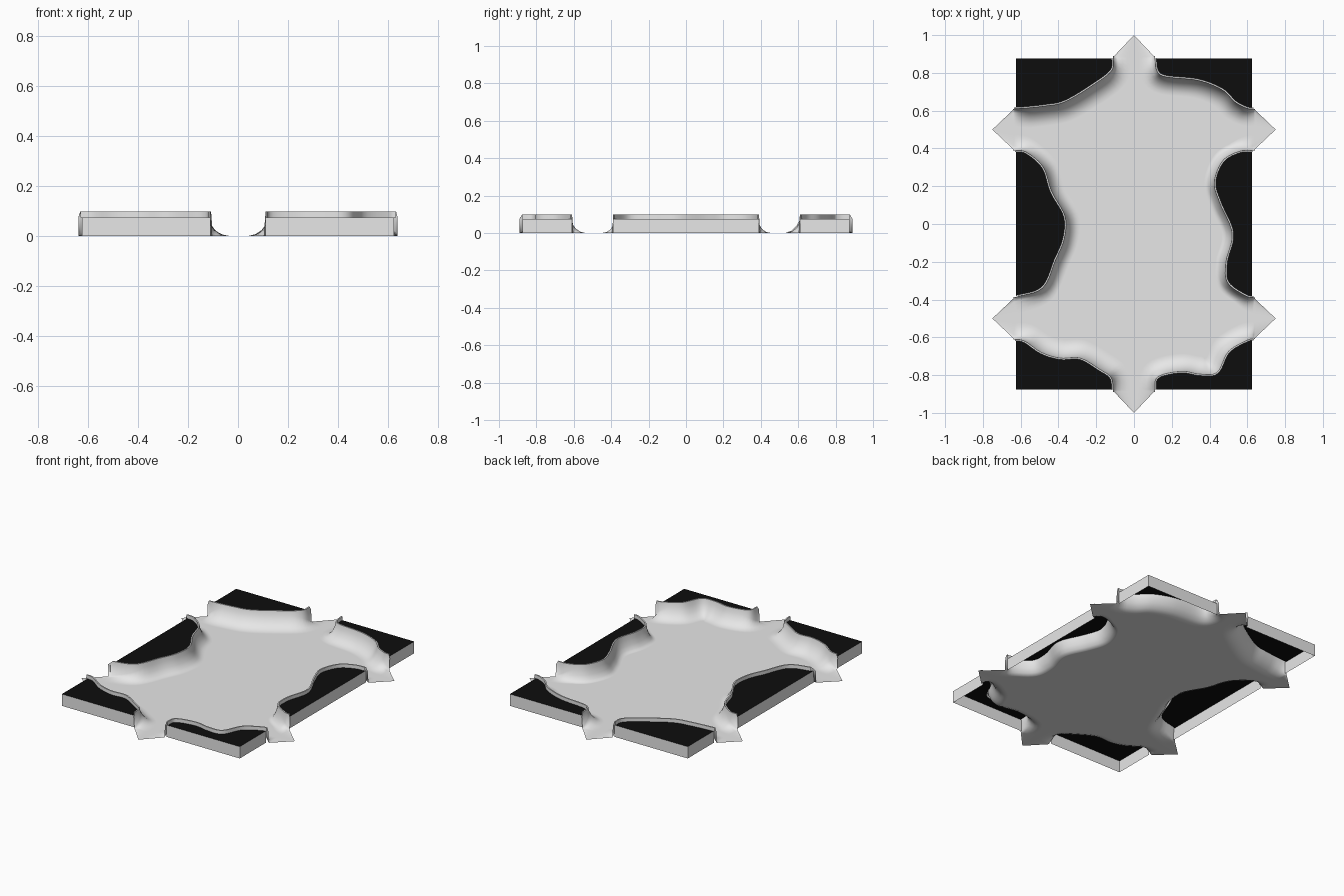
import bpy, bmesh
from mathutils import Vector

if "Cube" in bpy.data.objects:
    bpy.data.objects.remove(bpy.data.objects["Cube"])

HX, HY = 0.625, 0.875          # half size of the tile block
CAP_Z, RIM_Z = 0.075, 0.098    # top of the block, top of the cave wall
RIM_W = 0.008                  # thickness of the wall's upper lip
DOOR = 0.11                    # half width and depth of each pointed doorway

# Doorway tips, counter-clockwise
TIPS = [Vector((0, 1)), Vector((-.75, .5)), Vector((-.75, -.5))]
TIPS += [-t for t in TIPS]

# Bends of the cave wall between neighbouring doorways
back_left = [(-.12, .81), (-.24, .72), (-.37, .645), (-.47, .625), (-.59, .612)]
left = [(-.57, .38), (-.48, .30), (-.435, .17), (-.365, .04), (-.37, -.08),
        (-.415, -.19), (-.485, -.34)]
front_left = [(-.58, -.62), (-.49, -.68), (-.39, -.71), (-.285, -.71), (-.18, -.77),
              (-.12, -.815)]
front_right = [(.125, -.81), (.25, -.78), (.35, -.795), (.44, -.785), (.50, -.675),
               (.60, -.615)]
right = [(.59, -.38), (.495, -.31), (.487, -.2), (.52, -.05), (.455, .11), (.425, .22),
         (.47, .335), (.56, .385)]
back_right = [(.60, .612), (.535, .645), (.467, .71), (.34, .76), (.165, .78), (.12, .815)]
BENDS = [back_left, left, front_left, front_right, right, back_right]
SLOPES = [.105, .075, .10, .095, .055, .095]

# Wall cross-section from floor to lip: (share of slope width, height)
PROFILE = [(1, 0), (.8, 0), (.5, .012), (.25, .036), (.06, .07), (0, RIM_Z)]


def material(name, value):
    m = bpy.data.materials.new(name)
    m.diffuse_color = (value, value, value, 1)
    m.use_nodes = True
    m.node_tree.nodes["Principled BSDF"].inputs["Base Color"].default_value = m.diffuse_color
    return m


def jamb(tip, side):
    """Corner of a doorway on its clockwise (-1) or counter-clockwise (1) side."""
    o = Vector((0, tip.y)) if tip.x == 0 else Vector((tip.x, 0))
    o.normalize()
    return tip - o * DOOR + Vector((-o.y, o.x)) * DOOR * side


def smooth_path(pts, n=6):
    p = [Vector(q) for q in pts]
    p = [2 * p[0] - p[1]] + p + [2 * p[-1] - p[-2]]
    out = []
    for a, b, c, d in zip(p, p[1:], p[2:], p[3:]):
        for i in range(n):
            t = i / n
            out.append(0.5 * (2 * b + (c - a) * t + (2 * a - 5 * b + 4 * c - d) * t * t
                              + (3 * b - a - 3 * c + d) * t ** 3))
    return out + [p[-2]]


def inward(path, w):
    """Unit directions pointing into the room, averaged over a window."""
    res, last = [], len(path) - 1
    for i in range(len(path)):
        k = min(w, max(1, i), max(1, last - i))
        d = (path[min(i + k, last)] - path[max(i - k, 0)]).normalized()
        res.append(Vector((-d.y, d.x)))
    return res


def finish(bm, name, mat, smooth=None):
    bmesh.ops.remove_doubles(bm, verts=bm.verts, dist=1e-5)
    me = bpy.data.meshes.new(name)
    bm.to_mesh(me)
    bm.free()
    me.materials.append(mat)
    ob = bpy.data.objects.new(name, me)
    bpy.context.collection.objects.link(ob)
    if smooth:
        bpy.context.view_layer.objects.active = ob
        ob.select_set(True)
        if smooth == "all":
            bpy.ops.object.shade_smooth()
        else:
            bpy.ops.object.shade_smooth_by_angle(angle=smooth)
        ob.select_set(False)


def strip(bm, row_a, row_b):
    for a, b, c, d in zip(row_a, row_a[1:], row_b[1:], row_b):
        bm.faces.new((a, b, c, d))


def row(bm, pts):
    return [bm.verts.new(p) for p in pts]


def clamp(p):
    return Vector((max(-HX, min(HX, p.x)), max(-HY, min(HY, p.y))))


shell, rim, cap, outer = (bmesh.new() for _ in range(4))
all_rows, tip_verts = [], []

for s, (bends, width) in enumerate(zip(BENDS, SLOPES)):
    tip_a, tip_b = TIPS[s], TIPS[(s + 1) % 6]
    path = smooth_path([jamb(tip_a, 1), *bends, jamb(tip_b, -1)])
    last = len(path) - 1
    soft, exact = inward(path, 6), inward(path, 1)
    # 0 at the doorways, 1 along the wall
    taper = [min(1, i / 8, (last - i) / 8) for i in range(last + 1)]
    lip = [RIM_Z if 0 < i < last else CAP_Z for i in range(last + 1)]
    # Block corner behind this stretch, if any
    corners = []
    if tip_a.x * tip_b.x == 0:
        mid = tip_a + tip_b
        corners = [Vector((HX if mid.x > 0 else -HX, HY if mid.y > 0 else -HY))]

    # Sloping cave wall
    rows = []
    for share, z in PROFILE:
        ring = []
        for i, p in enumerate(path):
            q = p + soft[i] * share * (0.09 + (width - 0.09) * taper[i])
            ring.append((q.x, q.y, lip[i] if share == 0 else z * taper[i]))
        rows.append(row(shell, ring))
    for lower, upper in zip(rows, rows[1:]):
        strip(shell, upper, lower)
    all_rows.append(rows)
    tip_verts.append(shell.verts.new((*tip_b, 0)))

    # Raised lip behind the wall edge
    back = [p - n * RIM_W for p, n in zip(path, exact)]
    a = row(rim, [(p.x, p.y, RIM_Z) for p in path[1:-1]])
    b = row(rim, [(p.x, p.y, RIM_Z) for p in back[1:-1]])
    c = row(rim, [(p.x, p.y, CAP_Z) for p in back[1:-1]])
    strip(rim, b, a)
    strip(rim, c, b)

    # Black top of the block behind the wall
    edge = []
    for p in map(clamp, back):
        if not edge or (p - edge[-1]).length > 1e-4:
            edge.append(p)
    cap.faces.new(row(cap, [(p.x, p.y, CAP_Z) for p in edge[::-1] + corners]))

    # Straight outer sides of the block
    side = [clamp(path[0])] + corners + [clamp(path[-1])]
    strip(outer, row(outer, [(p.x, p.y, CAP_Z) for p in side]),
          row(outer, [(p.x, p.y, 0) for p in side]))

# Pointed doorway floors, then the flat room floor
floor_loop = []
for i, rows in enumerate(all_rows):
    nxt, tip = all_rows[(i + 1) % 6], tip_verts[i]
    for k in range(len(PROFILE) - 2):
        shell.faces.new((rows[k][-1], rows[k + 1][-1], tip))
        shell.faces.new((nxt[k + 1][0], nxt[k][0], tip))
    floor_loop += rows[0] + [tip]
shell.faces.new(floor_loop)

# Floors and block tops face up, block sides face out
for f in list(cap.faces) + list(shell.faces):
    f.normal_update()
    if f.normal.z < -1e-4:
        f.normal_flip()
for f in outer.faces:
    f.normal_update()
    if f.normal.dot(f.calc_center_median()) < 0:
        f.normal_flip()

stone = material("pale_stone", 0.8)
dark = material("solid_black", 0.004)
finish(shell, "cave_floor_and_wall", stone, "all")
finish(rim, "wall_lip", stone, 0.6)
finish(cap, "block_top", dark)
finish(outer, "block_sides", stone)
